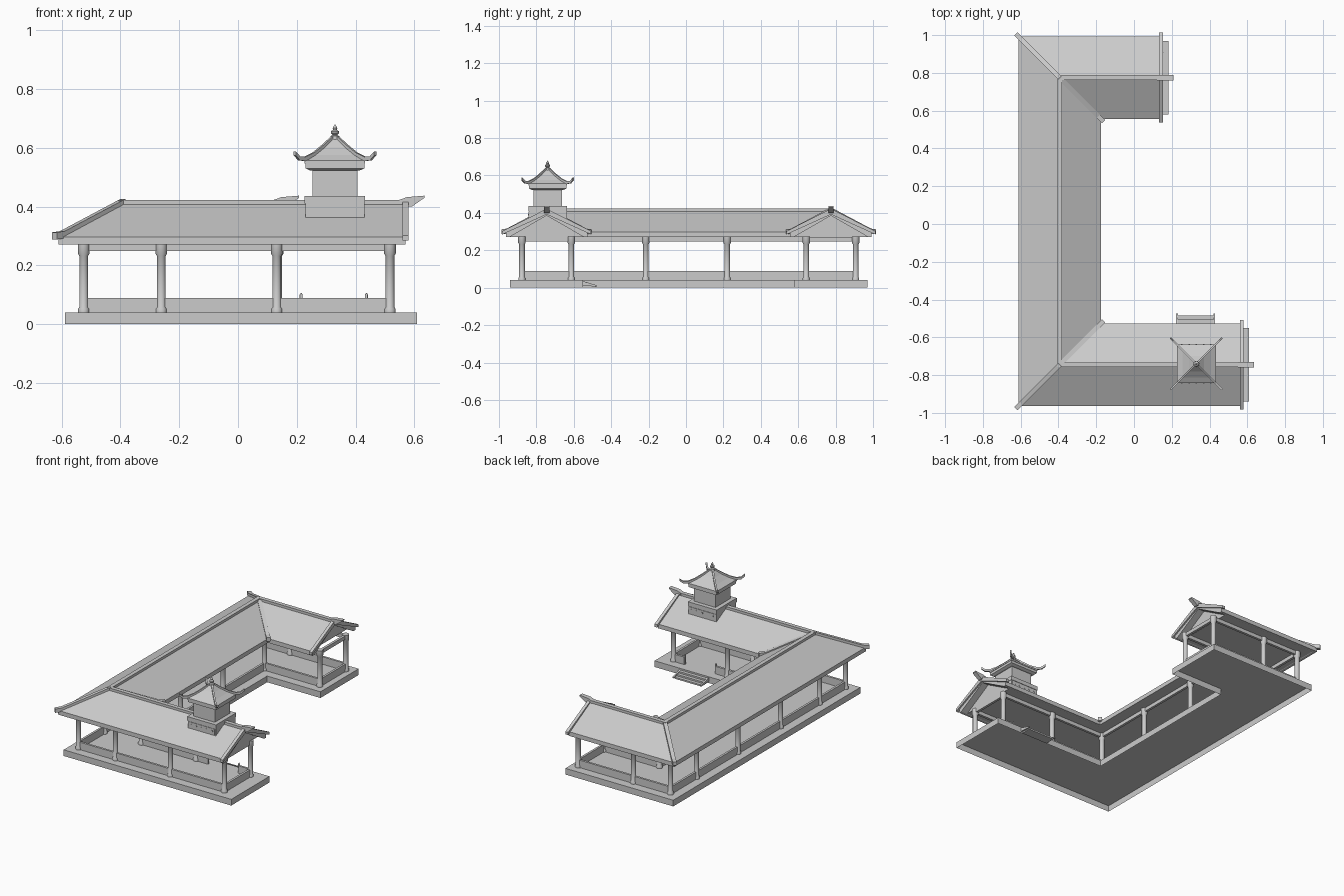
import bpy, bmesh, math
from mathutils import Vector

old = bpy.data.objects.get("Cube")
if old:
    bpy.data.objects.remove(old)

grey = bpy.data.materials.new("stone grey")
grey.use_nodes = True
grey.diffuse_color = (0.6, 0.6, 0.6, 1)
grey.node_tree.nodes["Principled BSDF"].inputs["Base Color"].default_value = (0.6, 0.6, 0.6, 1)

# Centre lines of the three wings and the two open ends
WEST, SOUTH, NORTH = -0.393, -0.745, 0.775
SOUTH_END, NORTH_END = 0.57, 0.143


def finish(name, bm, smooth=False):
    bmesh.ops.recalc_face_normals(bm, faces=bm.faces)
    mesh = bpy.data.meshes.new(name)
    bm.to_mesh(mesh)
    bm.free()
    ob = bpy.data.objects.new(name, mesh)
    mesh.materials.append(grey)
    bpy.context.collection.objects.link(ob)
    if smooth:
        bpy.ops.object.select_all(action='DESELECT')
        ob.select_set(True)
        bpy.context.view_layer.objects.active = ob
        bpy.ops.object.shade_smooth_by_angle(angle=math.radians(40))
    return ob


def loft(name, rings, caps=True, smooth=False):
    """Skin a list of closed rings of points."""
    bm = bmesh.new()
    vs = [[bm.verts.new(p) for p in r] for r in rings]
    n = len(rings[0])
    for a, b in zip(vs, vs[1:]):
        for i in range(n):
            j = (i + 1) % n
            bm.faces.new((a[i], a[j], b[j], b[i]))
    if caps:
        bm.faces.new(vs[0])
        bm.faces.new(vs[-1])
    return finish(name, bm, smooth)


def sweep(name, profile, extra=0.0):
    """Run an (offset, height) profile round the U with mitred corners."""
    stations = [(SOUTH_END + extra, SOUTH, 0, 1), (WEST, SOUTH, 1, 1),
                (WEST, NORTH, 1, -1), (NORTH_END + extra, NORTH, 0, -1)]
    return loft(name, [[(x + o * mx, y + o * my, z) for o, z in profile]
                       for x, y, mx, my in stations])


def rect(h, z0, z1):
    return [(-h, z0), (h, z0), (h, z1), (-h, z1)]


def box(name, x0, x1, y0, y1, z0, z1):
    return loft(name, [[(x0, y0, z), (x1, y0, z), (x1, y1, z), (x0, y1, z)] for z in (z0, z1)])


def wall(name, p, q, width, z0, z1):
    """Straight upright bar between two plan points."""
    p, q = Vector(p), Vector(q)
    side = (q - p).normalized().orthogonal() * width / 2
    return loft(name, [[(*c, z) for c in (p + side, p - side, q - side, q + side)]
                       for z in (z0, z1)])


def lathe(name, x, y, profile, sides=16):
    return loft(name, [[(x + r * math.cos(math.tau * i / sides),
                         y + r * math.sin(math.tau * i / sides), z) for i in range(sides)]
                       for r, z in profile], smooth=True)


def extrude_x(name, x0, x1, outline):
    return loft(name, [[(x, y, z) for y, z in outline] for x in (x0, x1)])


def rib(name, points, width, height):
    """Roof rib following a path, with an upright section."""
    pts = [Vector(p) for p in points]
    flat = (pts[-1] - pts[0]).cross(Vector((0, 0, 1))).normalized() * width / 2
    up = Vector((0, 0, height / 2))
    return loft(name, [[p - flat - up, p + flat - up, p + flat + up, p - flat + up] for p in pts])


# Plinth, open underneath
base = sweep("plinth", rect(0.195, 0, 0.04), 0.04)
bm = bmesh.new()
bm.from_mesh(base.data)
bmesh.ops.delete(bm, geom=[f for f in bm.faces if f.calc_center_median().z < 0.001],
                 context='FACES_ONLY')
bm.to_mesh(base.data)
bm.free()

# Columns with foot and capital
R = 0.132
xo, xi, ys, yi, ni, no = WEST - R, WEST + R, SOUTH - R, SOUTH + R, NORTH - R, NORTH + R
xe, xn, xm = 0.517, 0.135, 0.132
spots = [(x, y) for x in (xo, xi) for y in (ys, yi, -0.215, 0.22, ni, no)]
spots += [(x, y) for x in (xm, xe) for y in (ys, yi)] + [(xn, ni), (xn, no)]
shaft = [(0.019, 0.04), (0.019, 0.052), (0.015, 0.058), (0.015, 0.232), (0.02, 0.24), (0.02, 0.275)]
for x, y in spots:
    lathe("column", x, y, shaft)

# Low parapet walls and tie beams along the column lines
gap0, gap1 = 0.215, 0.437
runs = [((xe, ys), (xo, ys)), ((xo, ys), (xo, no)), ((xo, no), (xn, no)), ((xn, no), (xn, ni)),
        ((xn, ni), (xi, ni)), ((xi, ni), (xi, yi)), ((xi, yi), (gap0, yi)),
        ((gap1, yi), (xe, yi)), ((xe, yi), (xe, ys))]
for p, q in runs:
    wall("parapet", p, q, 0.014, 0.04, 0.088)
    wall("tie_beam", p, q, 0.016, 0.248, 0.272)
wall("tie_beam", (gap0, yi), (gap1, yi), 0.016, 0.248, 0.272)
for x in (gap0, gap1):
    lathe("gate_post", x, yi, [(0.005, 0.04), (0.005, 0.1), (0.002, 0.105)], 8)

# Entrance steps with sloping cheeks
edge = SOUTH + 0.195
for i in range(3):
    box("step", 0.23, 0.42, edge, edge + 0.022 * (3 - i), 0.01 * i, 0.01 * (i + 1))
for x in (0.222, 0.42):
    extrude_x("step_cheek", x, x + 0.01, [(edge, 0.01), (edge, 0.035), (edge + 0.075, 0.012), (edge + 0.075, 0.006)])

# Main roof: sloping slab, closed attic and ridge
sweep("roof", [(-0.218, 0.27), (-0.218, 0.297), (0, 0.414), (0.218, 0.297),
               (0.218, 0.27), (0.2, 0.27), (0, 0.385), (-0.2, 0.27)])
sweep("attic", [(-0.205, 0.272), (0.205, 0.272), (0, 0.39)], -0.045)
sweep("ridge", rect(0.013, 0.395, 0.423))
for cy, s in ((SOUTH, 1), (NORTH, -1)):
    for d in (-1, 1):
        rib("corner_rib", [(WEST, cy, 0.413), (WEST + d * 0.205, cy + d * s * 0.205, 0.304),
                           (WEST + d * 0.232, cy + d * s * 0.232, 0.3)], 0.024, 0.024)

# Gable boards and upturned ridge ends
for end, cy in ((SOUTH_END, SOUTH), (NORTH_END, NORTH)):
    extrude_x("gable_board", end - 0.01, end + 0.01,
              [(cy + a, z) for a, z in ((-0.238, 0.284), (-0.238, 0.302), (0, 0.422),
                                        (0.238, 0.302), (0.238, 0.284), (0, 0.392))])
    horn = [(-0.02, 0.4), (0.022, 0.4), (0.065, 0.43), (0.065, 0.437), (0.005, 0.432), (-0.02, 0.423)]
    loft("ridge_horn", [[(end + a, cy + b, z) for a, z in horn] for b in (-0.014, 0.014)])

# Turret
TX, TY = 0.33, -0.74


def square(name, levels):
    return loft(name, [[(TX + a * h, TY + b * h, z) for a, b in ((-1, -1), (1, -1), (1, 1), (-1, 1))]
                       for h, z in levels])


square("turret_base", [(0.1, 0.357), (0.1, 0.41), (0.103, 0.41), (0.103, 0.436)])
square("turret_room", [(0.076, 0.43), (0.076, 0.53)])
square("turret_cornice", [(0.085, 0.523), (0.1, 0.53), (0.1, 0.55)])
square("turret_roof", [(0.103, 0.546), (0.103, 0.556), (0.073, 0.575), (0.04, 0.602), (0.01, 0.634)])
for s in (-1, 1):
    box("turret_panel", TX - 0.094, TX + 0.094, TY + s * 0.1 - 0.003, TY + s * 0.1 + 0.003, 0.37, 0.406)
    for i in range(5):
        x = TX + (i - 2) * 0.038
        box("panel_stud", x - 0.004, x + 0.004, TY + s * 0.1 - 0.005, TY + s * 0.1 + 0.005, 0.386, 0.394)
    for t in (-1, 1):
        rib("turret_rib", [(TX + s * d, TY + t * d, z) for d, z in
                           ((0.008, 0.634), (0.04, 0.604), (0.073, 0.577), (0.103, 0.562),
                            (0.122, 0.564), (0.137, 0.581))], 0.01, 0.014)
lathe("finial", TX, TY, [(0.017, 0.618), (0.015, 0.64), (0.007, 0.643), (0.014, 0.65),
                         (0.014, 0.656), (0.006, 0.661), (0.008, 0.667), (0.001, 0.679)], 12)
